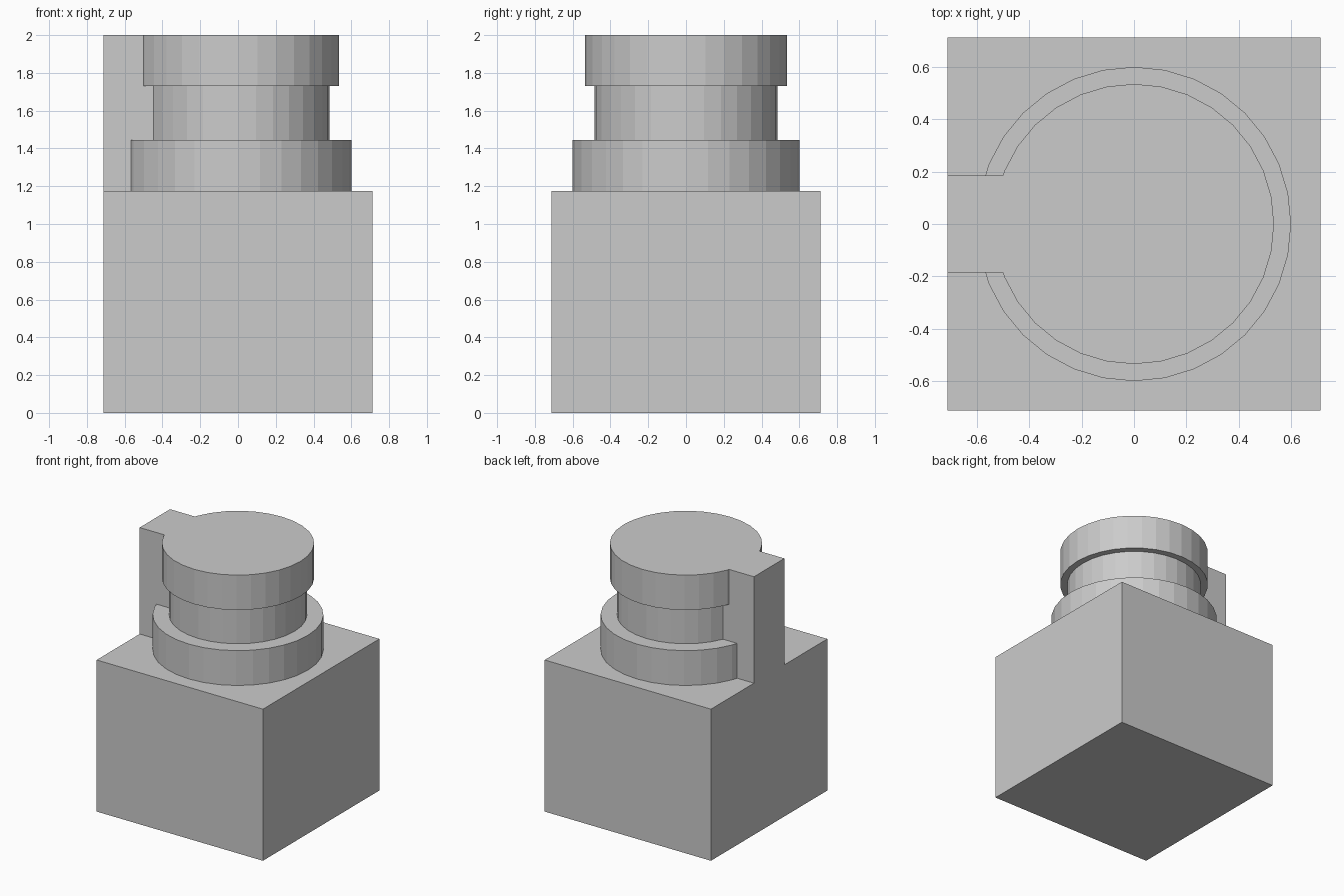
import bpy, math

if "Cube" in bpy.data.objects:
    bpy.data.objects.remove(bpy.data.objects["Cube"])

SIDES = 32
HALF = 0.713       # half width of the base block
BASE_TOP = 1.175


def make_object(name, verts, faces):
    mesh = bpy.data.meshes.new(name)
    mesh.from_pydata(verts, [], faces)
    mesh.update()
    obj = bpy.data.objects.new(name, mesh)
    bpy.context.collection.objects.link(obj)
    return obj


def box(name, x0, x1, y, z0, z1):
    section = [(x0, -y), (x1, -y), (x1, y), (x0, y)]
    verts = [(px, py, z) for z in (z0, z1) for px, py in section]
    faces = [(3, 2, 1, 0), (4, 5, 6, 7)]
    faces += [(i, (i + 1) % 4, (i + 1) % 4 + 4, i + 4) for i in range(4)]
    return make_object(name, verts, faces)


def lathe(name, profile):
    n = SIDES
    verts = [(r * math.cos(2 * math.pi * i / n), r * math.sin(2 * math.pi * i / n), z)
             for r, z in profile for i in range(n)]
    faces = [(k * n + i, k * n + (i + 1) % n, (k + 1) * n + (i + 1) % n, (k + 1) * n + i)
             for k in range(len(profile) - 1) for i in range(n)]
    faces.append(tuple(reversed(range(n))))
    faces.append(tuple(range((len(profile) - 1) * n, len(profile) * n)))
    return make_object(name, verts, faces)


def union(target, part):
    mod = target.modifiers.new("union", 'BOOLEAN')
    mod.operation = 'UNION'
    mod.solver = 'EXACT'
    mod.object = part
    bpy.context.view_layer.objects.active = target
    bpy.ops.object.modifier_apply(modifier=mod.name)
    bpy.data.objects.remove(part)


# Square base block
base = box("stepped_post_block", -HALF, HALF, HALF, 0, BASE_TOP)

# Turned post: collar, neck and head
post = lathe("post", [(0.6, 1.0), (0.6, 1.445), (0.485, 1.445),
                      (0.485, 1.73), (0.535, 1.73), (0.535, 2.0)])

# Upright rib joining the post to the left face
rib = box("rib", -HALF, 0, 0.186, 0.9, 2.0)

union(post, rib)
union(base, post)
